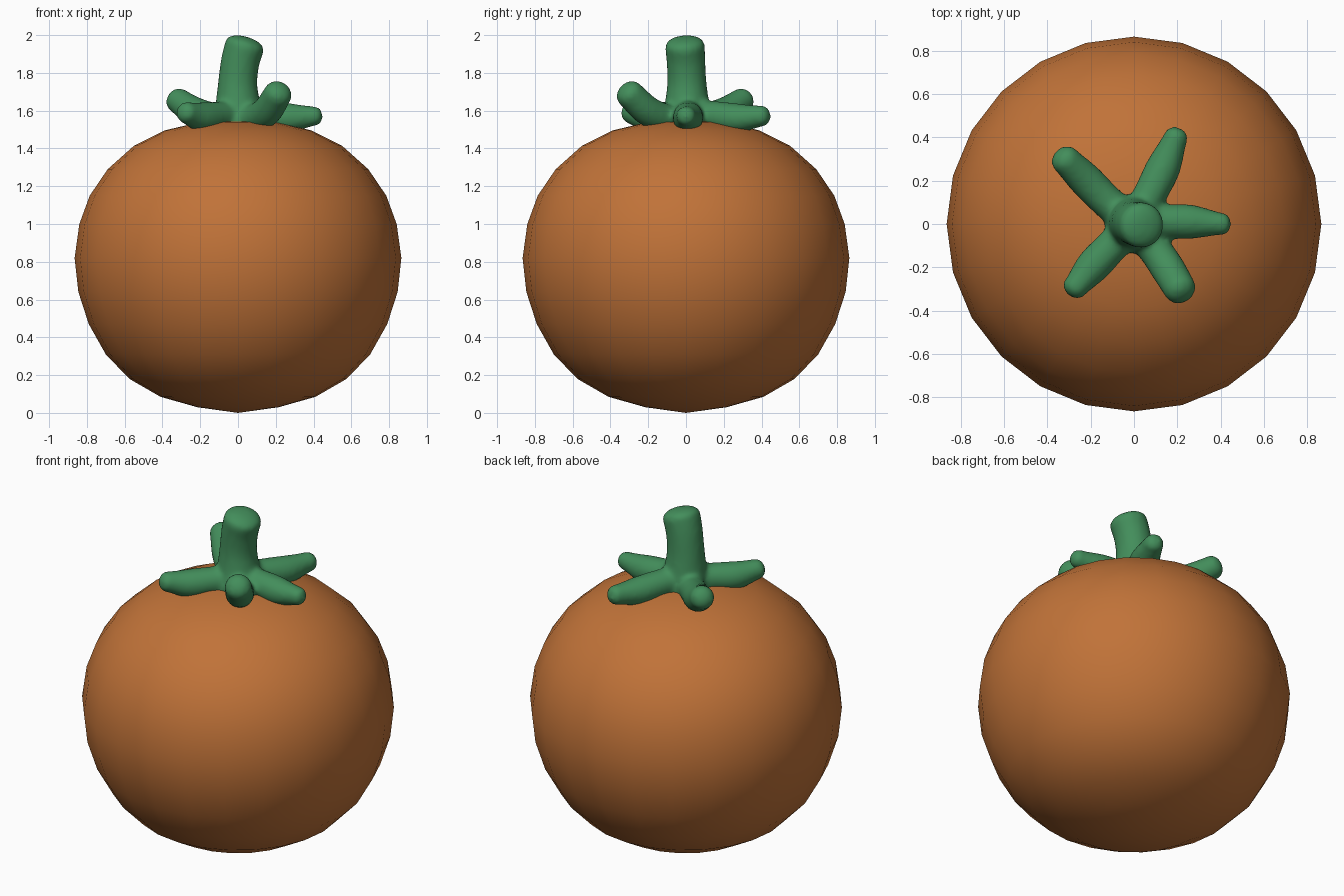
import bpy, bmesh, math
from mathutils import Vector

if "Cube" in bpy.data.objects:
    bpy.data.objects.remove(bpy.data.objects["Cube"])


def material(name, rgb):
    m = bpy.data.materials.new(name)
    m.diffuse_color = (*rgb, 1)
    m.use_nodes = True
    m.node_tree.nodes["Principled BSDF"].inputs["Base Color"].default_value = m.diffuse_color
    return m


def finish(bm, name, mat):
    bmesh.ops.recalc_face_normals(bm, faces=bm.faces)
    me = bpy.data.meshes.new(name)
    bm.to_mesh(me)
    bm.free()
    me.materials.append(mat)
    for p in me.polygons:
        p.use_smooth = True
    ob = bpy.data.objects.new(name, me)
    bpy.context.collection.objects.link(ob)
    return ob


def loft(bm, rings):
    """Skin a list of vertex rings and close both ends."""
    n = len(rings[0])
    for a, b in zip(rings, rings[1:]):
        for i in range(n):
            j = (i + 1) % n
            bm.faces.new((a[i], a[j], b[j], b[i]))
    for end in (rings[0], rings[-1]):
        c = bm.verts.new(sum((v.co for v in end), Vector()) / n)
        for i in range(n):
            bm.faces.new((end[i], end[(i + 1) % n], c))


def ring(bm, centre, axis, r, n=20):
    q = Vector((0, 0, 1)).rotation_difference(axis)
    return [bm.verts.new(centre + q @ Vector((r * math.cos(t), r * math.sin(t), 0)))
            for t in (2 * math.pi * i / n for i in range(n))]


def tube(bm, pts, radii, cap):
    """Round tube along a smooth path, ending in a rounded cap."""
    P = [Vector(p) for p in pts]
    P = [2 * P[0] - P[1]] + P + [2 * P[-1] - P[-2]]
    R = [radii[0]] + list(radii) + [radii[-1]]

    def spline(a, b, c, d, t):
        return 0.5 * (2 * b + (c - a) * t + (2 * a - 5 * b + 4 * c - d) * t * t
                      + (3 * b - a - 3 * c + d) * t ** 3)
    path, rad = [], []
    for k in range(len(pts) - 1):
        for s in range(8):
            path.append(spline(*P[k:k + 4], s / 8))
            rad.append(spline(*R[k:k + 4], s / 8))
    path.append(P[-2])
    rad.append(R[-1])
    rings = []
    for i, (p, r) in enumerate(zip(path, rad)):
        axis = (path[min(i + 1, len(path) - 1)] - path[max(i - 1, 0)]).normalized()
        rings.append(ring(bm, p, axis, r))
    for k in range(1, 6):
        a = k / 6 * math.pi / 2
        rings.append(ring(bm, path[-1] + axis * r * cap * math.sin(a), axis, r * math.cos(a)))
    loft(bm, rings)


orange = material("burnt_orange", (0.53, 0.17, 0.04))
green = material("leaf_green", (0.056, 0.27, 0.105))

# Fruit body: turned profile, 24 sides
profile = [(0.215, 0.03), (0.41, 0.085), (0.575, 0.18), (0.70, 0.31), (0.79, 0.47),
           (0.845, 0.64), (0.865, 0.82), (0.84, 1.0), (0.785, 1.15), (0.69, 1.29),
           (0.55, 1.415), (0.39, 1.495), (0.20, 1.54)]
bm = bmesh.new()
up = Vector((0, 0, 1))
rings = [ring(bm, Vector((0, 0, z)), up, r, 24) for r, z in profile]
loft(bm, rings)
bm.verts.ensure_lookup_table()
bm.verts[-2].co.z = 0.0
bm.verts[-1].co.z = 1.552
finish(bm, "fruit_body", orange)

# Stem and five sepals, fused into one smooth piece
bm = bmesh.new()
tube(bm, [(0, 0, 1.50), (0, 0.005, 1.60), (-0.002, 0.005, 1.74), (0.012, 0, 1.86), (0.036, -0.006, 1.945)],
     [0.14, 0.125, 0.105, 0.103, 0.106], 0.45)
sepals = [
    ([(0, 0, 1.58), (0.13, 0.01, 1.575), (0.26, 0.01, 1.562), (0.41, 0.0, 1.572)], 0.052),
    ([(0, 0, 1.58), (0.07, 0.13, 1.575), (0.135, 0.26, 1.56), (0.195, 0.405, 1.572)], 0.056),
    ([(0, 0, 1.56), (-0.12, 0.10, 1.565), (-0.22, 0.20, 1.59), (-0.32, 0.30, 1.655)], 0.068),
    ([(0, 0, 1.57), (-0.10, -0.10, 1.57), (-0.19, -0.195, 1.565), (-0.275, -0.295, 1.59)], 0.058),
    ([(0, 0, 1.55), (0.09, -0.11, 1.56), (0.155, -0.205, 1.60), (0.212, -0.30, 1.69)], 0.076),
]
for pts, tip in sepals:
    tube(bm, pts, [0.08, 0.078, 0.08, tip], 0.75)
stem = finish(bm, "stem_and_sepals", green)
rm = stem.modifiers.new("fuse", 'REMESH')
rm.mode = 'VOXEL'
rm.voxel_size = 0.014
rm.use_smooth_shade = True
sm = stem.modifiers.new("soften", 'SMOOTH')
sm.factor = 0.5
sm.iterations = 8
